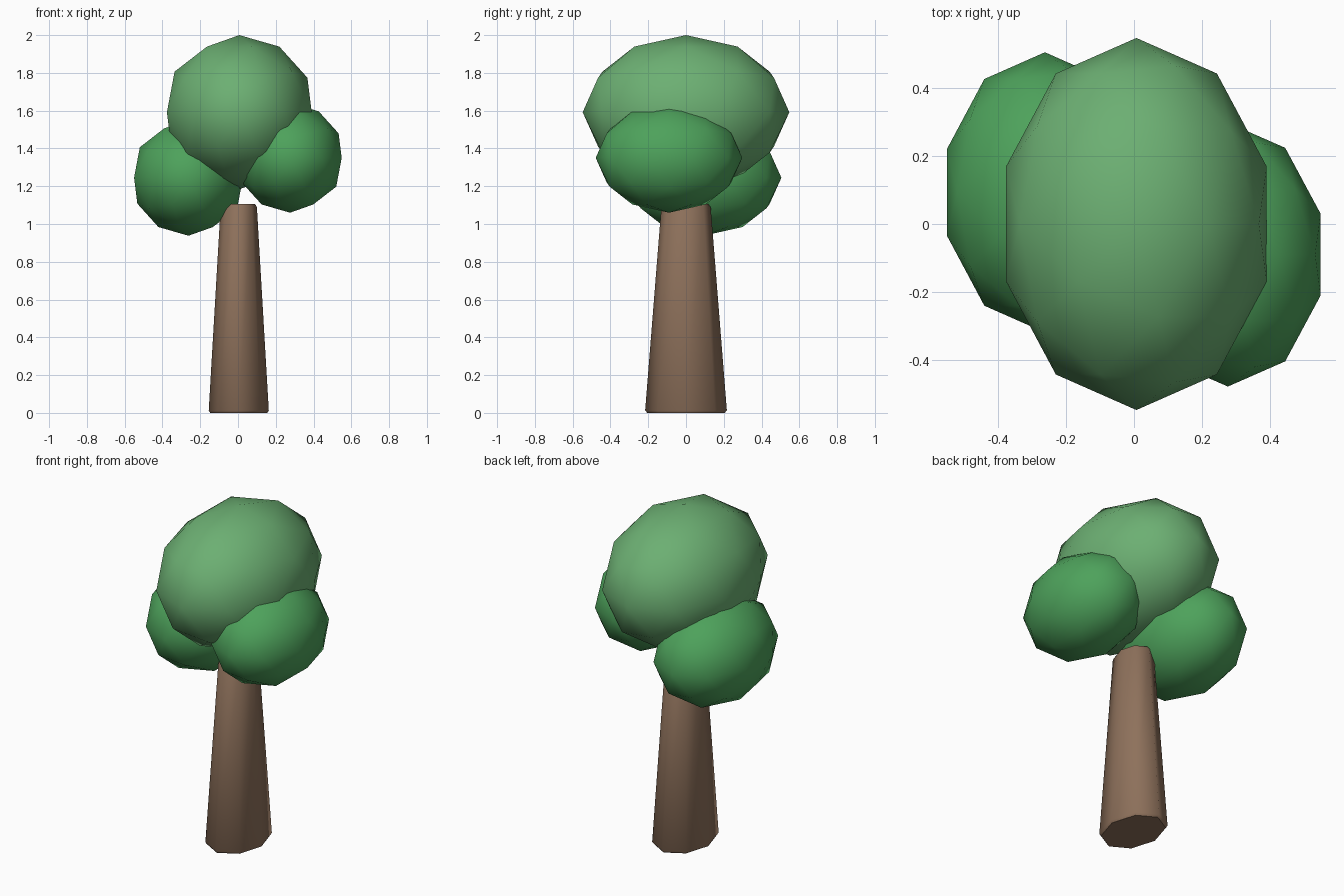
import bpy, bmesh
from math import cos, sin, pi, radians

if "Cube" in bpy.data.objects:
    bpy.data.objects.remove(bpy.data.objects["Cube"])


def material(name, rgb):
    m = bpy.data.materials.new(name)
    m.diffuse_color = (*rgb, 1)
    m.use_nodes = True
    m.node_tree.nodes["Principled BSDF"].inputs["Base Color"].default_value = m.diffuse_color
    return m


light_green = material("light_leaves", (0.15, 0.43, 0.17))
dark_green = material("dark_leaves", (0.075, 0.36, 0.105))
brown = material("bark", (0.27, 0.165, 0.105))


def finish(bm, name, mat, location):
    mesh = bpy.data.meshes.new(name)
    bm.to_mesh(mesh)
    bm.free()
    mesh.materials.append(mat)
    ob = bpy.data.objects.new(name, mesh)
    ob.location = location
    bpy.context.collection.objects.link(ob)
    bpy.ops.object.select_all(action='DESELECT')
    ob.select_set(True)
    bpy.context.view_layer.objects.active = ob
    bpy.ops.object.shade_smooth_by_angle(angle=radians(50))
    return ob


def foliage(name, mat, location, radii):
    bm = bmesh.new()
    bmesh.ops.create_icosphere(bm, subdivisions=2, radius=1)
    bmesh.ops.scale(bm, vec=radii, verts=bm.verts)
    finish(bm, name, mat, location)


# Foliage: three stretched low-poly balls
foliage("top_foliage", light_green, (0.007, 0, 1.592), (0.403, 0.547, 0.408))
foliage("left_foliage", dark_green, (-0.262, 0.093, 1.245), (0.303, 0.412, 0.307))
foliage("right_foliage", dark_green, (0.276, -0.09, 1.35), (0.287, 0.388, 0.29))

# Trunk: tapered eight-sided oval column with chamfered rims
SIDES, STRETCH = 8, 1.36
profile = [(0.151, 0), (0.159, 0.013), (0.096, 1.09), (0.087, 1.105)]
bm = bmesh.new()
rings = [[bm.verts.new((r * cos(2 * pi * i / SIDES), r * STRETCH * sin(2 * pi * i / SIDES), z))
          for i in range(SIDES)] for r, z in profile]
for low, high in zip(rings, rings[1:]):
    for i in range(SIDES):
        j = (i + 1) % SIDES
        bm.faces.new((low[i], low[j], high[j], high[i]))
bm.faces.new(rings[0][::-1])
bm.faces.new(rings[-1])
finish(bm, "trunk", brown, (0.004, 0, 0))
